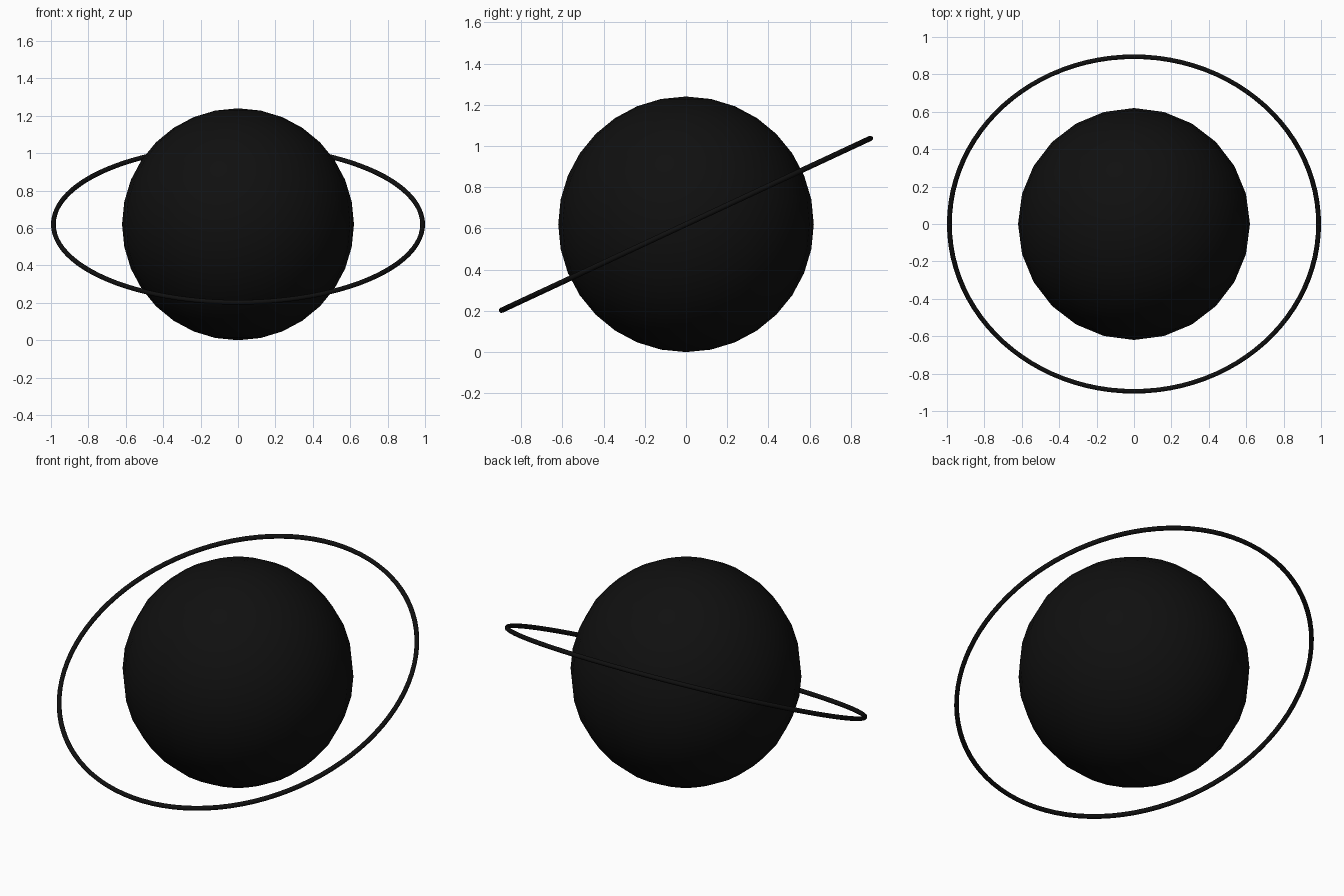
import bpy
import math

if "Cube" in bpy.data.objects:
    bpy.data.objects.remove(bpy.data.objects["Cube"])

R = 0.62                      # planet radius, also its centre height
TILT = math.radians(25)       # ring rises towards the back

black = bpy.data.materials.new("black")
black.diffuse_color = (0.005, 0.005, 0.005, 1)
black.use_nodes = True
black.node_tree.nodes["Principled BSDF"].inputs["Base Color"].default_value = black.diffuse_color


def finish(name):
    obj = bpy.context.object
    obj.name = name
    obj.data.materials.append(black)
    bpy.ops.object.shade_smooth()


# Globe
bpy.ops.mesh.primitive_uv_sphere_add(segments=24, ring_count=16, radius=R,
                                     location=(0, 0, R))
finish("globe")

# Thin tilted ring around the globe
bpy.ops.mesh.primitive_torus_add(major_radius=0.987, minor_radius=0.013,
                                 major_segments=96, minor_segments=8,
                                 location=(0, 0, R), rotation=(TILT, 0, 0))
finish("orbit_ring")
